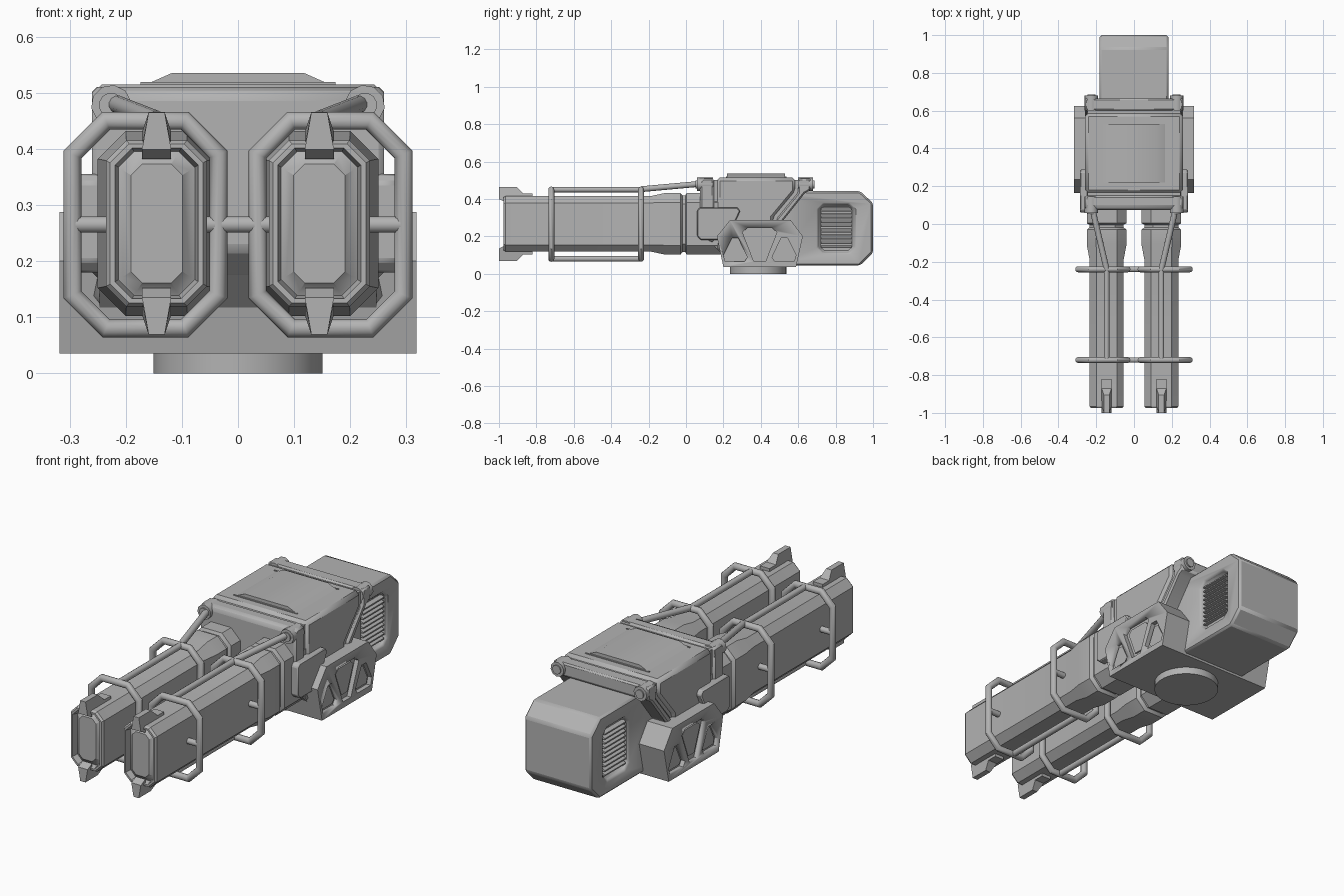
import bpy
import bmesh
import math
from mathutils import Vector

cube = bpy.data.objects.get("Cube")
if cube:
    bpy.data.objects.remove(cube)

grey = bpy.data.materials.new("plain grey")
grey.use_nodes = True
grey.diffuse_color = (0.45, 0.45, 0.45, 1)
grey.node_tree.nodes["Principled BSDF"].inputs["Base Color"].default_value = grey.diffuse_color


def finish(name, bm, bevel=0, mirror=False, angle=30):
    bmesh.ops.recalc_face_normals(bm, faces=bm.faces)
    mesh = bpy.data.meshes.new(name)
    bm.to_mesh(mesh)
    bm.free()
    mesh.materials.append(grey)
    ob = bpy.data.objects.new(name, mesh)
    bpy.context.collection.objects.link(ob)
    bpy.ops.object.select_all(action="DESELECT")
    ob.select_set(True)
    bpy.context.view_layer.objects.active = ob
    bpy.ops.object.shade_smooth_by_angle(angle=math.radians(angle))
    if bevel:
        mod = ob.modifiers.new("Bevel", "BEVEL")
        mod.width = bevel
        mod.segments = 1
    if mirror:
        ob.modifiers.new("Mirror", "MIRROR")
    return ob


def prism(name, pts, axis, lo, hi, bevel=0, mirror=False):
    """Extrude a flat profile along one axis."""
    place = {"x": lambda a, b, t: (t, a, b),
             "y": lambda a, b, t: (a, t, b),
             "z": lambda a, b, t: (a, b, t)}[axis]
    bm = bmesh.new()
    ends = [[bm.verts.new(place(a, b, t)) for a, b in pts] for t in (lo, hi)]
    for end in ends:
        bm.faces.new(end)
    for i in range(len(pts)):
        j = (i + 1) % len(pts)
        bm.faces.new((ends[0][i], ends[0][j], ends[1][j], ends[1][i]))
    return finish(name, bm, bevel, mirror)


def octagon(cx, cz, hx, hz, c):
    quarter = [(hx, hz - c), (hx - c, hz)]
    right = quarter + [(-x, z) for x, z in reversed(quarter)]
    return [(cx + x, cz + z) for x, z in right] + [(cx - x, cz - z) for x, z in right]


def box(name, x, y, z, bevel=0, mirror=False):
    pts = [(y[0], z[0]), (y[1], z[0]), (y[1], z[1]), (y[0], z[1])]
    return prism(name, pts, "x", x[0], x[1], bevel, mirror)


def tube(name, path, radius, mirror=True, closed=False, sides=12):
    """Sweep a round section along a path with mitred corners."""
    bm = bmesh.new()
    path = [Vector(p) for p in path]
    n = len(path)
    normal = (path[1] - path[0]).cross(path[2] - path[1]).normalized() if n > 2 \
        else (path[1] - path[0]).orthogonal().normalized()
    loops = []
    for i, p in enumerate(path):
        a = path[i - 1] if closed or i else p
        b = path[(i + 1) % n] if closed or i < n - 1 else p
        d1, d2 = (p - a).normalized(), (b - p).normalized()
        along = (d1 + d2).normalized()
        stretch = 1 / max(along.dot(d2 if d2.length else d1), 0.3)
        side = along.cross(normal) * stretch
        turn = [2 * math.pi * k / sides for k in range(sides)]
        loops.append([bm.verts.new(p + radius * (side * math.cos(t) + normal * math.sin(t))) for t in turn])
    for i in range(n if closed else n - 1):
        l, m = loops[i], loops[(i + 1) % n]
        for k in range(sides):
            bm.faces.new((l[k], l[(k + 1) % sides], m[(k + 1) % sides], m[k]))
    if not closed:
        bm.faces.new(loops[0])
        bm.faces.new(loops[-1])
    return finish(name, bm, 0, mirror, 40)


def carve(target, profiles, lo, hi):
    """Cut pockets into the right-hand faces before mirroring."""
    for pts in profiles:
        for s in (1, -1):
            cutter = prism("pocket_cutter", pts, "x", s * lo, s * hi)
            mod = target.modifiers.new("Pocket", "BOOLEAN")
            mod.operation = "DIFFERENCE"
            mod.solver = "EXACT"
            mod.object = cutter
            bpy.context.view_layer.objects.active = target
            bpy.ops.object.modifier_apply(modifier=mod.name)
            bpy.data.objects.remove(cutter)


# Barrels with recessed muzzle, flared sleeve and rear collar
BX, BZ = 0.145, 0.267
sections = [(-0.965, 0.046, 0.106, 0.02), (-0.95, 0.06, 0.12, 0.025),
            (-0.945, 0.068, 0.128, 0.028), (-0.975, 0.074, 0.134, 0.03),
            (-0.975, 0.083, 0.142, 0.034), (-0.965, 0.09, 0.148, 0.036),
            (-0.19, 0.09, 0.148, 0.036), (-0.11, 0.105, 0.165, 0.05),
            (-0.03, 0.105, 0.165, 0.05), (-0.018, 0.09, 0.152, 0.045),
            (-0.004, 0.09, 0.152, 0.045), (0.004, 0.105, 0.165, 0.05),
            (0.25, 0.105, 0.165, 0.05)]
bm = bmesh.new()
rows = [[bm.verts.new((x, y, z)) for x, z in octagon(BX, BZ, hx, hz, c)] for y, hx, hz, c in sections]
for l, m in zip(rows, rows[1:]):
    for k in range(8):
        bm.faces.new((l[k], l[(k + 1) % 8], m[(k + 1) % 8], m[k]))
bm.faces.new(rows[0])
bm.faces.new(rows[-1])
finish("barrels", bm, mirror=True)

# Muzzle sights above and below each barrel, narrowing outwards
for side, label in ((1, "upper"), (-1, "lower")):
    outline = [(-1.0, 0.132), (-0.965, 0.115), (-0.965, 0.14), (-0.82, 0.14), (-0.82, 0.163),
               (-0.87, 0.163), (-0.905, 0.198), (-1.0, 0.198)]
    sight = prism(label + "_muzzle_sights", [(y, BZ + side * h) for y, h in outline],
                  "x", BX - 0.026, BX + 0.026, mirror=True)
    for v in sight.data.vertices:
        if abs(v.co.z - BZ) > 0.18:
            v.co.x = BX + (v.co.x - BX) * 0.55

# Tubular guard frames round the barrels
for y, label in ((-0.72, "front"), (-0.24, "rear")):
    loop = [(x, y, z) for x, z in octagon(0.165, 0.265, 0.13, 0.185, 0.06)]
    tube(label + "_guard_rings", loop, 0.016, closed=True)
    tube(label + "_guard_crossbar", [(-0.295, y, 0.265), (0.295, y, 0.265)], 0.015, mirror=False)
for z, label in ((0.45, "upper"), (0.08, "lower")):
    tube(label + "_guard_rails", [(BX, -0.72, z), (BX, -0.24, z)], 0.015)
tube("support_struts", [(BX, -0.24, 0.452), (0.225, 0.1, 0.483)], 0.016)

# Upper body: recessed core with three outer shells leaving grooves between
core = [(0.1, 0.2), (0.1, 0.5), (0.64, 0.5), (0.64, 0.45), (0.505, 0.29), (0.505, 0.1), (0.2, 0.1)]
prism("body_core", core, "x", -0.247, 0.247)
front = [(0.075, 0.22), (0.075, 0.495), (0.09, 0.51), (0.15, 0.51), (0.15, 0.17), (0.13, 0.17)]
prism("body_front_shell", front, "x", -0.26, 0.26, 0.012)
middle = [(0.163, 0.12), (0.163, 0.515), (0.587, 0.515), (0.587, 0.44), (0.47, 0.3), (0.47, 0.12)]
prism("body_middle_shell", middle, "x", -0.26, 0.26, 0.018)
rear = [(0.6, 0.51), (0.665, 0.51), (0.665, 0.447), (0.635, 0.43), (0.52, 0.285), (0.52, 0.12),
        (0.485, 0.12), (0.485, 0.295), (0.6, 0.435)]
prism("body_rear_shell", rear, "x", -0.26, 0.26, 0.008)

# Corner bosses
for y0, y1, label in ((0.058, 0.145, "front"), (0.6, 0.68, "rear")):
    tube(label + "_corner_bosses", [(0.226, y0, 0.478), (0.226, y1, 0.478)], 0.036, sides=10)
    tube(label + "_corner_pins", [(0.226, y0 - 0.006, 0.478), (0.226, y1 + 0.006, 0.478)], 0.022)

# Roof hatch with sloped sides
prism("roof_hatch", [(-0.17, 0.512), (0.17, 0.512), (0.118, 0.535), (-0.118, 0.535)], "y", 0.22, 0.53)
frame = [(0, 0.375, 0.174, 0.161)]
for s in (-1, 1):
    box("hatch_end_trim", (-0.174, 0.174), sorted((0.375 + s * 0.155, 0.375 + s * 0.161)), (0.51, 0.519))

# Forward cheek plates
cheek = [(0.06, 0.2), (0.06, 0.34), (0.075, 0.355), (0.275, 0.355), (0.29, 0.335),
         (0.25, 0.25), (0.25, 0.18), (0.08, 0.18)]
prism("cheek_plates", cheek, "x", 0.235, 0.285, 0.005, True)

# Wide lower mount with three pockets on each side
mount = [(0.165, 0.2), (0.235, 0.287), (0.56, 0.287), (0.625, 0.2), (0.588, 0.035), (0.2, 0.035)]
lower = prism("lower_mount", mount, "x", -0.318, 0.318)
MID = 0.394
centre = [(0.302, 0.222), (0.33, 0.247), (0.458, 0.247), (0.486, 0.222), (0.425, 0.065), (0.363, 0.065)]
left = [(0.245, 0.19), (0.28, 0.19), (0.328, 0.088), (0.312, 0.065), (0.21, 0.065), (0.2, 0.1)]
right = [(2 * MID - y, z) for y, z in left]
carve(lower, (centre, left, right), 0.296, 0.4)


# Slim raised panels inside the pockets
def shrink(pts, f):
    cy = sum(p[0] for p in pts) / len(pts)
    cz = sum(p[1] for p in pts) / len(pts)
    return [(cy + (y - cy) * f, cz + (z - cz) * f) for y, z in pts]


for pts, label in ((centre, "centre"), (left, "front"), (right, "rear")):
    prism(label + "_pocket_panels", shrink(pts, 0.76), "x", 0.29, 0.304, 0, True)

# Turning base
tube("turning_base", [(0, 0.385, 0), (0, 0.385, 0.05)], 0.151, mirror=False, sides=40)

# Rear housing with louvred vents
house = [(0.48, 0.045), (0.48, 0.442), (0.93, 0.442), (1.0, 0.378), (1.0, 0.112), (0.932, 0.045)]
housing = prism("rear_housing", house, "x", -0.182, 0.182)
vent = octagon(0.803, 0.242, 0.095, 0.128, 0.028)
carve(housing, (vent,), 0.16, 0.3)
mod = housing.modifiers.new("Bevel", "BEVEL")
mod.width = 0.01
mod.segments = 1
for i in range(10):
    z = 0.137 + i * 0.0225
    louvre = [(0.155, z), (0.177, z), (0.177, z + 0.006), (0.155, z + 0.018)]
    prism("vent_louvre", louvre, "y", 0.722, 0.884, 0, True)
